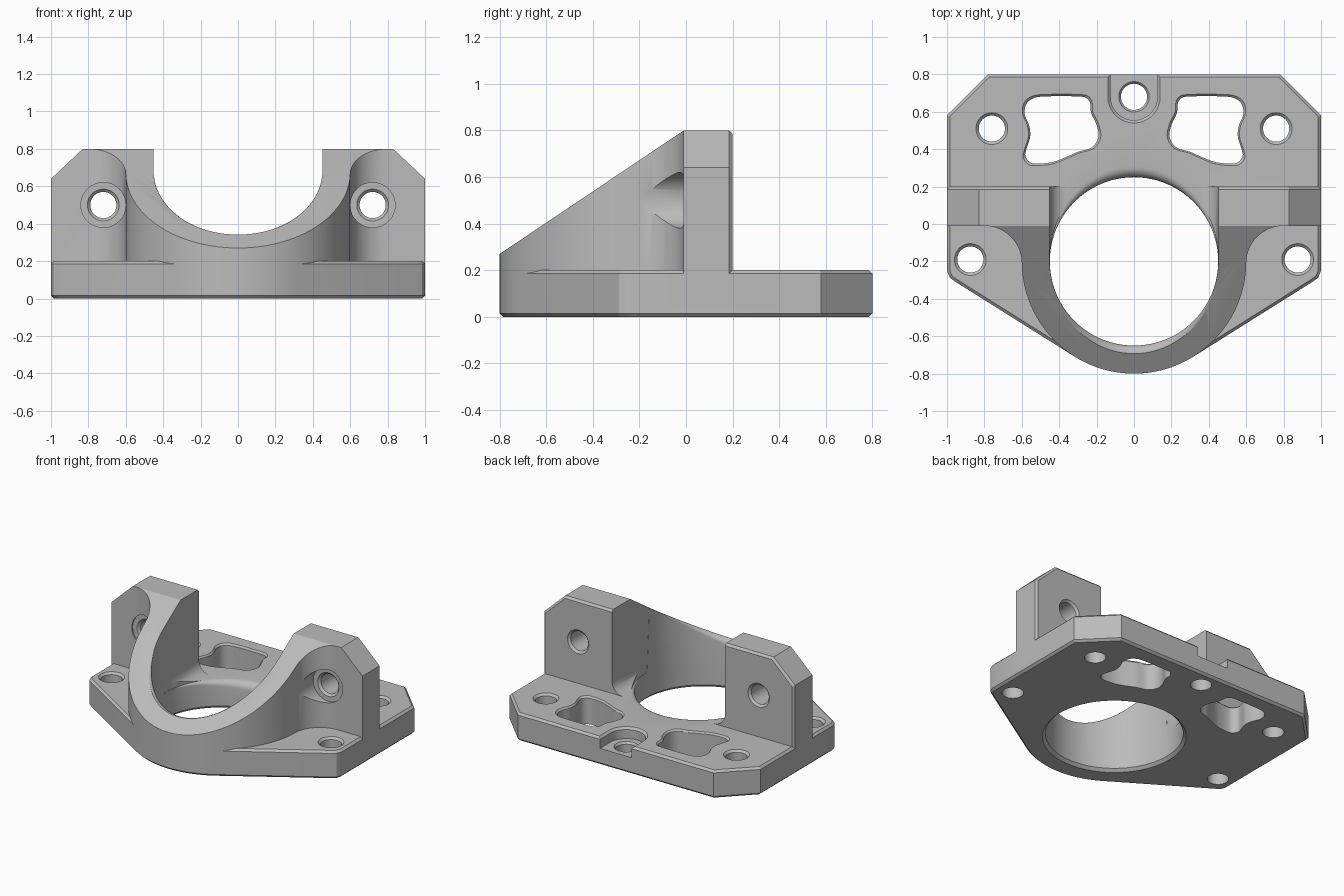
import bpy, bmesh
from math import sin, cos, pi, radians
from mathutils import Vector

old = bpy.data.objects.get("Cube")
if old:
    bpy.data.objects.remove(old, do_unlink=True)

grey = bpy.data.materials.new("machined_grey")
grey.use_nodes = True
grey.diffuse_color = (0.5, 0.5, 0.5, 1)
grey.node_tree.nodes["Principled BSDF"].inputs["Base Color"].default_value = (0.5, 0.5, 0.5, 1)

BORE_Y, BORE_R, RING_R = -0.2, 0.45, 0.6
WALL_FRONT, WALL_BACK, TOP, PLATE = -0.01, 0.2, 0.8, 0.2


def arc(cx, cy, r, start, end, step=2):
    n = max(1, round(abs(end - start) / step))
    angles = [radians(start + (end - start) * i / n) for i in range(n + 1)]
    return [(cx + r * cos(a), cy + r * sin(a)) for a in angles]


def mirrored(half):
    """Close a right-hand outline with its mirror image."""
    return half + [(-x, y) for x, y in reversed(half)]


def loft(name, loops):
    """Closed solid through matching loops of points, capped at both ends."""
    bm = bmesh.new()
    rows = [[bm.verts.new(p) for p in loop] for loop in loops]
    n = len(rows[0])
    for a, b in zip(rows, rows[1:]):
        for i in range(n):
            j = (i + 1) % n
            bm.faces.new((a[i], a[j], b[j], b[i]))
    bm.faces.new(rows[0])
    bm.faces.new(rows[-1])
    bmesh.ops.recalc_face_normals(bm, faces=bm.faces)
    mesh = bpy.data.meshes.new(name)
    bm.to_mesh(mesh)
    bm.free()
    mesh.materials.append(grey)
    obj = bpy.data.objects.new(name, mesh)
    bpy.context.collection.objects.link(obj)
    return obj


def prism(name, outline, low, high, axis="z"):
    def place(p, h):
        return (p[0], p[1], h) if axis == "z" else (p[0], h, p[1]) if axis == "y" else (h, p[0], p[1])
    return loft(name, [[place(p, h) for p in outline] for h in (low, high)])


def lathe(name, centre, profile, axis="z"):
    """Round cutter from (height, radius) pairs."""
    loops = []
    for h, r in profile:
        ring = arc(*centre, r, 0, 360, 7.5)[:-1]
        loops.append([(u, v, h) if axis == "z" else (u, h, v) for u, v in ring])
    return loft(name, loops)


def apply(obj, kind, **settings):
    mod = obj.modifiers.new(kind, kind)
    for key, value in settings.items():
        setattr(mod, key, value)
    bpy.context.view_layer.objects.active = obj
    bpy.ops.object.modifier_apply(modifier=mod.name)


def combine(obj, other, operation):
    apply(obj, "BOOLEAN", operation=operation, object=other, solver="EXACT")
    bpy.data.objects.remove(other, do_unlink=True)


def chamfer(obj, width):
    apply(obj, "BEVEL", width=width, segments=1, limit_method="ANGLE", angle_limit=radians(60))


# Base plate: chamfered back corners, front edges tangent to the ring
half = arc(0, BORE_Y, RING_R, -90, -58)
half += [(0.955, -0.309), (0.985, -0.287), (1, -0.25), (1, 0.58), (0.78, 0.8)]
body = prism("bearing_bracket", mirrored(half)[:-1], 0, PLATE)
chamfer(body, 0.015)

# Half ring flowing through fillets into the upright wall
half = arc(0, BORE_Y, RING_R, -90, -2)
half += arc(0.8, WALL_FRONT - 0.2, 0.2, 180, 90, 5) + [(1, WALL_FRONT), (1, WALL_BACK)]
upper = prism("ring_and_wall", mirrored(half)[:-1], 0.05, TOP + 0.2)
shape = prism("wall_silhouette", mirrored([(1, 0.02), (1, 0.64), (0.83, TOP)]), -2, WALL_BACK, "y")
chamfer(shape, 0.015)
combine(upper, shape, "INTERSECT")

# Sloping front cut
slope = (TOP - 0.27) / (WALL_FRONT + 0.8)


def slope_z(y):
    return TOP + slope * (y - WALL_FRONT)


wedge = [(WALL_FRONT, TOP), (0.3, slope_z(0.3)), (0.3, 2), (-1, 2), (-1, slope_z(-1))]
combine(upper, prism("slope_cutter", wedge, -2, 2, "x"), "DIFFERENCE")
combine(body, upper, "UNION")

# Open slot above the plate, filleted at its floor
slot = [(BORE_R + 0.001, 1.2)] + list(reversed(arc(0.361, PLATE + 0.09, 0.09, -90, 0, 10)))
combine(body, prism("slot_cutter", mirrored(slot), BORE_Y, 0.3, "y"), "DIFFERENCE")

# Bore with a rounded rim that follows the slope in front and the plate behind
angles = [radians(3 * i) for i in range(120)]


def bore_loop(z_r):
    return [(r * cos(t), BORE_Y + r * sin(t), z) for t in angles for z, r in [z_r(t)]]


def rim(k):
    def point(t):
        s = sin(t)
        f = 0.001 + (0.055 if s >= 0 else 0.042) * s * s
        h = PLATE if s >= 0 else slope_z(BORE_Y + (BORE_R + f) * s)
        return h - f + f * sin(k), BORE_R + f * (1 - cos(k))
    return point


loops = [bore_loop(lambda t: (-0.02, BORE_R + 0.04)), bore_loop(lambda t: (0.02, BORE_R))]
loops += [bore_loop(rim(k * pi / 12)) for k in range(7)]
loops.append(bore_loop(lambda t: (1.2, rim(pi / 2)(t)[1])))
combine(body, loft("bore_cutter", loops), "DIFFERENCE")

# Notch around the middle back hole
notch = arc(0, 0.68, 0.125, 180, 360, 10) + [(0.125, 0.9), (-0.125, 0.9)]
flare = [(x * 1.12, 0.68 + (y - 0.68) * 1.12) for x, y in notch]
levels = ((notch, 0.12), (notch, PLATE - 0.015), (flare, PLATE), (flare, 0.3))
combine(body, loft("notch_cutter", [[(x, y, z) for x, y in o] for o, z in levels]), "DIFFERENCE")
combine(body, lathe("middle_hole", (0, 0.68),
                    [(-0.1, 0.07), (0.105, 0.07), (0.125, 0.085), (0.15, 0.085)]), "DIFFERENCE")

# Wavy weight-saving pocket, smoothed through a few control points
control = [(0.27, 0.68), (0.51, 0.68), (0.57, 0.65), (0.585, 0.59), (0.56, 0.525), (0.555, 0.466),
           (0.575, 0.402), (0.58, 0.36), (0.545, 0.325), (0.44, 0.33), (0.354, 0.362),
           (0.3, 0.386), (0.225, 0.41), (0.19, 0.466), (0.2, 0.53), (0.23, 0.595), (0.235, 0.65)]
pocket = []
pts = [Vector(p) for p in control]
for i in range(len(pts)):
    a, b, c, d = (pts[(i + k) % len(pts)] for k in (-1, 0, 1, 2))
    tension = 0.5 * min(1, (c - b).length / max((c - a).length, 0.001) * 2)
    tension_end = 0.5 * min(1, (c - b).length / max((d - b).length, 0.001) * 2)
    for t in (0, 0.25, 0.5, 0.75):
        p = (2*t**3 - 3*t**2 + 1) * b + (t**3 - 2*t**2 + t) * tension * (c - a)
        pocket.append(p + (3*t**2 - 2*t**3) * c + (t**3 - t**2) * tension_end * (d - b))
middle = Vector((0.39, 0.505))

# Mirrored cutters: pockets, plate holes and spot-faced wall holes
plate_hole = [(-0.1, 0.07), (PLATE - 0.015, 0.07), (PLATE + 0.01, 0.095)]
wall_hole = [(-0.4, 0.12), (0, 0.12), (0.001, 0.085), (0.016, 0.07), (0.185, 0.07), (0.21, 0.095)]
for side in (1, -1):
    levels = ((1, -0.1), (1, PLATE - 0.012), (1.12, PLATE + 0.012))
    loops = [[(side * q.x, q.y, z) for q in (middle + (p - middle) * s for p in pocket)]
             for s, z in levels]
    combine(body, loft("pocket_cutter", loops), "DIFFERENCE")
    for centre in ((0.76, 0.51), (0.875, -0.19)):
        combine(body, lathe("plate_hole", (side * centre[0], centre[1]), plate_hole), "DIFFERENCE")
    combine(body, lathe("wall_hole", (side * 0.72, 0.5), wall_hole, "y"), "DIFFERENCE")

# Smooth curved faces, keep machined edges sharp
body.data.materials.clear()
body.data.materials.append(grey)
bpy.ops.object.select_all(action="DESELECT")
body.select_set(True)
bpy.context.view_layer.objects.active = body
bpy.ops.object.shade_smooth_by_angle(angle=radians(30))
